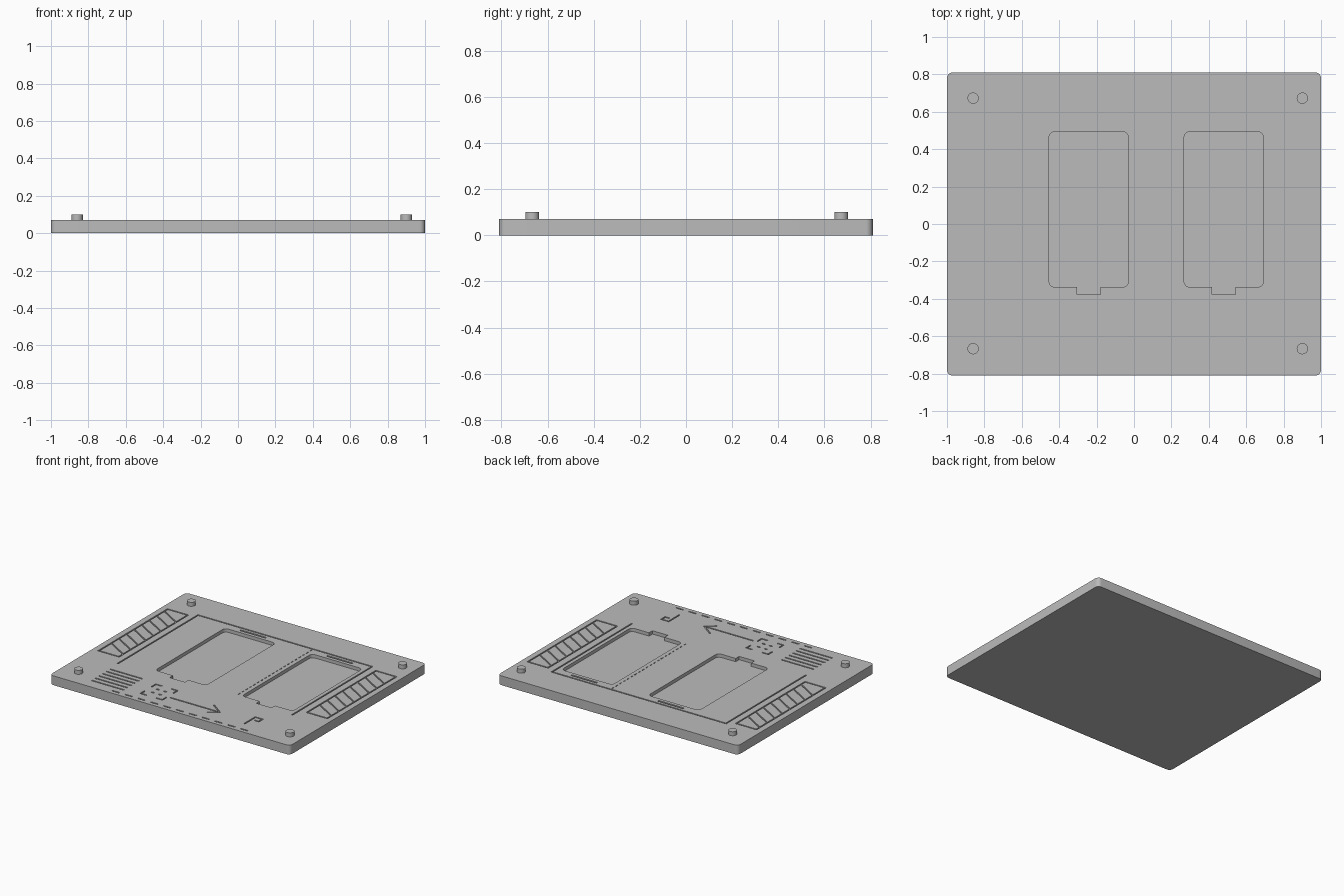
import bpy, bmesh, math
from mathutils import Vector

cube = bpy.data.objects.get("Cube")
if cube:
    bpy.data.objects.remove(cube, do_unlink=True)

TOP = 0.07
grey = bpy.data.materials.new("plain grey")
grey.use_nodes = True
grey.diffuse_color = (0.5, 0.5, 0.5, 1)
grey.node_tree.nodes["Principled BSDF"].inputs["Base Color"].default_value = (0.5, 0.5, 0.5, 1)


def prism(bm, points, z0, z1):
    """Extrude a counter-clockwise outline from z0 to z1."""
    low = [bm.verts.new((p[0], p[1], z0)) for p in points]
    high = [bm.verts.new((p[0], p[1], z1)) for p in points]
    bm.faces.new(low[::-1])
    bm.faces.new(high)
    for i in range(len(points)):
        j = (i + 1) % len(points)
        bm.faces.new((low[i], low[j], high[j], high[i]))


def rounded(x0, x1, y0, y1, r, steps=6):
    corners = ((x1 - r, y1 - r), (x0 + r, y1 - r), (x0 + r, y0 + r), (x1 - r, y0 + r))
    return [(cx + r * math.cos(a), cy + r * math.sin(a))
            for k, (cx, cy) in enumerate(corners)
            for a in [math.pi / 2 * (k + s / steps) for s in range(steps + 1)]]


def finish(bm, name):
    mesh = bpy.data.meshes.new(name)
    bm.to_mesh(mesh)
    bm.free()
    mesh.materials.append(grey)
    obj = bpy.data.objects.new(name, mesh)
    bpy.context.collection.objects.link(obj)
    return obj


def cut(target, cutter):
    mod = target.modifiers.new("cut", "BOOLEAN")
    mod.operation = "DIFFERENCE"
    mod.solver = "EXACT"
    mod.use_self = True
    mod.object = cutter
    cutter.hide_render = True
    bpy.context.view_layer.objects.active = target
    bpy.ops.object.modifier_apply(modifier=mod.name)
    bpy.data.objects.remove(cutter, do_unlink=True)


# Base plate
bm = bmesh.new()
prism(bm, rounded(-1, 1, -0.81, 0.81, 0.03), 0, TOP)
plate = finish(bm, "base_plate")

# Two card pockets, each with a finger notch
bm = bmesh.new()
for cx in (-0.242, 0.48):
    outline = rounded(cx - 0.212, cx + 0.212, -0.337, 0.493, 0.03)
    notch = [(cx - 0.064, -0.337), (cx - 0.064, -0.378), (cx + 0.064, -0.378), (cx + 0.064, -0.337)]
    # the lower left corner is the third arc, so the notch follows it
    prism(bm, outline[:21] + notch + outline[21:], TOP - 0.025, TOP + 0.02)
cut(plate, finish(bm, "pocket_cutter"))

# Shallow engraved lines
grooves = bmesh.new()


def line(a, b, w=0.01):
    a, b = Vector(a), Vector(b)
    d = (b - a).normalized() * w / 2
    n = Vector((-d.y, d.x))
    prism(grooves, [a - d - n, b + d - n, b + d + n, a - d + n], TOP - 0.008, TOP + 0.01)


def path(*points):
    for a, b in zip(points, points[1:]):
        line(a, b)


# Hatched side panels
for x0 in (-0.95, 0.785):
    x1, y0, y1 = x0 + 0.168, -0.3, 0.52
    path((x0, y0), (x1, y0), (x1, y1), (x0, y1), (x0, y0))
    for k in range(8):
        y = y0 + 0.1 + 0.09 * k
        line((x0, y + 0.05), (x1, y - 0.05))

# Frame around the pockets with a dotted divider
path((-0.725, -0.39), (-0.725, 0.56), (0.725, 0.56), (0.725, -0.39))
for k in range(20):
    y = -0.33 + 0.045 * k
    line((0.235, y), (0.235, y + 0.018), 0.006)

# Slots above the pockets
for cx in (-0.242, 0.48):
    line((cx - 0.1, 0.526), (cx + 0.1, 0.526), 0.014)

# Vent lines
for k in range(6):
    y = -0.5 - 0.044 * k
    line((-0.71, y), (-0.45, y))

# Square marker with corner brackets and dots
mx, my, h = -0.23, -0.61, 0.09
for sx in (-1, 1):
    for sy in (-1, 1):
        path((mx + sx * h, my + sy * h * 0.5), (mx + sx * h, my + sy * h), (mx + sx * h * 0.5, my + sy * h))
        line((mx + sx * 0.03 - 0.006, my + sy * 0.03), (mx + sx * 0.03 + 0.006, my + sy * 0.03), 0.012)

# Direction arrow
line((-0.11, -0.64), (0.29, -0.64))
path((0.2, -0.57), (0.295, -0.64), (0.23, -0.69))

# Hook mark
path((0.54, -0.69), (0.54, -0.565), (0.6, -0.565), (0.6, -0.61), (0.57, -0.61))

# Dashes along the front edge
for k in range(11):
    x = -0.5 + 0.107 * k
    line((x, -0.775), (x + 0.05, -0.775))
cut(plate, finish(grooves, "groove_cutter"))

# Locating pegs
for x, side in ((-0.86, "right"), (0.9, "left")):
    for y, end in ((-0.667, "front"), (0.673, "back")):
        bm = bmesh.new()
        ring = [(x + 0.03 * math.cos(t * math.tau / 24), y + 0.03 * math.sin(t * math.tau / 24)) for t in range(24)]
        prism(bm, ring, TOP - 0.01, 0.1)
        finish(bm, f"{end}_{side}_peg")

# Smooth the round walls, keep the edges sharp
bpy.ops.object.select_all(action="DESELECT")
for obj in bpy.data.objects:
    if obj.type == "MESH" and (obj == plate or obj.name.endswith("peg")):
        obj.select_set(True)
bpy.context.view_layer.objects.active = plate
bpy.ops.object.shade_smooth_by_angle(angle=math.radians(30))
